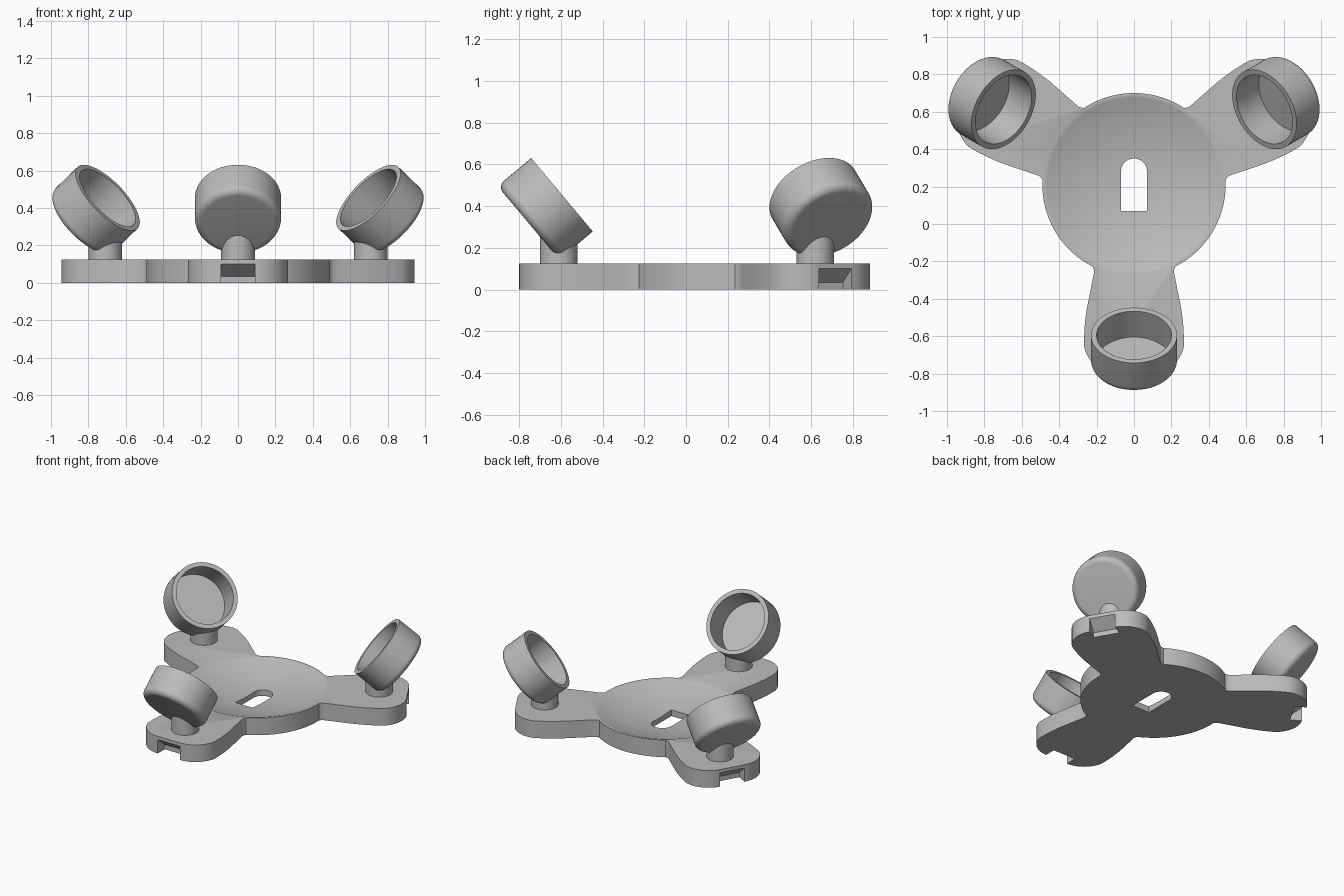
import bpy, bmesh
from math import sin, cos, radians, hypot, pi
from mathutils import Matrix, Vector

cube = bpy.data.objects.get("Cube")
if cube:
    bpy.data.objects.remove(cube, do_unlink=True)

CENTER = Matrix.Translation((0, 0.21, 0))
THICK = 0.125
ARMS = {"front": -90, "left": 30, "right": 150}

grey = bpy.data.materials.new("plain grey")
grey.use_nodes = True
grey.diffuse_color = (0.5, 0.5, 0.5, 1)
grey.node_tree.nodes["Principled BSDF"].inputs["Base Color"].default_value = (0.5, 0.5, 0.5, 1)


def finish(name, bm, matrix):
    bmesh.ops.recalc_face_normals(bm, faces=bm.faces)
    mesh = bpy.data.meshes.new(name)
    bm.to_mesh(mesh)
    bm.free()
    mesh.transform(matrix)
    mesh.materials.append(grey)
    ob = bpy.data.objects.new(name, mesh)
    bpy.context.collection.objects.link(ob)
    return ob


def prism(name, outline, offset, matrix=Matrix()):
    """Extrude a closed outline of 3D points by an offset."""
    bm = bmesh.new()
    face = bm.faces.new([bm.verts.new(p) for p in outline])
    ext = bmesh.ops.extrude_face_region(bm, geom=[face], use_keep_orig=True)
    verts = [g for g in ext["geom"] if isinstance(g, bmesh.types.BMVert)]
    bmesh.ops.translate(bm, verts=verts, vec=Vector(offset))
    return finish(name, bm, matrix)


def lathe(name, profile, matrix=Matrix(), steps=64):
    """Revolve (radius, height) points around z."""
    bm = bmesh.new()
    verts = [bm.verts.new((r, 0, z)) for r, z in profile]
    edges = [bm.edges.new(pair) for pair in zip(verts, verts[1:])]
    bmesh.ops.spin(bm, geom=verts + edges, axis=(0, 0, 1), cent=(0, 0, 0),
                   angle=2 * pi, steps=steps, use_merge=False)
    bmesh.ops.remove_doubles(bm, verts=bm.verts, dist=1e-5)
    return finish(name, bm, matrix)


def activate(ob):
    bpy.ops.object.select_all(action='DESELECT')
    ob.select_set(True)
    bpy.context.view_layer.objects.active = ob


def cut(ob, cutter):
    mod = ob.modifiers.new("cut", 'BOOLEAN')
    mod.operation = 'DIFFERENCE'
    mod.solver = 'EXACT'
    mod.object = cutter
    activate(ob)
    bpy.ops.object.modifier_apply(modifier=mod.name)
    bpy.data.objects.remove(cutter, do_unlink=True)


def smooth(ob):
    activate(ob)
    bpy.ops.object.shade_smooth_by_angle(angle=radians(30))


# Base plate: three rounded arms joined by arcs of a disc
side = [(0.45, 0.216), (0.465, 0.213), (0.51, 0.222), (0.56, 0.232), (0.61, 0.242),
        (0.66, 0.252), (0.71, 0.259), (0.76, 0.264), (0.82, 0.267)]
for i in range(13):
    a = radians(78 - 6.5 * i)
    side.append((0.83 + 0.18 * cos(a), 0.09 + 0.18 * sin(a)))
arm = [(d, -w) for d, w in side] + [(d, w) for d, w in reversed(side)]
outline = []
for k in range(3):
    turn = Matrix.Rotation(radians(30 + 120 * k), 3, 'Z')
    outline += [turn @ Vector((d, w, 0)) for d, w in arm]
    for i in range(23):
        a = radians(27 + 3 * i)
        outline.append(turn @ Vector((0.49 * cos(a), 0.49 * sin(a), 0)))
base = prism("base_plate", outline, (0, 0, THICK), CENTER)

# Shallow round dish in the middle
RIM, DEPTH = 0.475, 0.088
ball = (RIM ** 2 + DEPTH ** 2) / (2 * DEPTH)
dish = []
for i in range(18):
    r = RIM * 1.04 * i / 17
    dish.append((r, THICK - DEPTH + ball - (ball ** 2 - r ** 2) ** 0.5))
dish += [(dish[-1][0], 0.4), (0, 0.4)]
cut(base, lathe("dish_cutter", dish, CENTER, 72))

# Keyhole slot, square at the front and round at the back
slot = [(-0.07, -0.14, -0.1), (0.07, -0.14, -0.1)]
slot += [(0.07 * cos(pi * i / 16), 0.07 + 0.07 * sin(pi * i / 16), -0.1) for i in range(17)]
cut(base, prism("slot_cutter", slot, (0, 0, 0.4), CENTER))

# Cup profile: flat rim, straight wall, rounded bottom corner
cup_profile = [(0, -0.18), (0.2, -0.18), (0.2, 0), (0.23, 0)]
for i in range(9):
    a = radians(11.25 * i)
    cup_profile.append((0.19 + 0.04 * cos(a), -0.17 - 0.04 * sin(a)))
cup_profile.append((0, -0.21))

for name, angle in ARMS.items():
    place = CENTER @ Matrix.Rotation(radians(angle), 4, 'Z')

    # Notch with a sloping roof under the arm tip
    wedge = [(0.93, -0.09, -0.05), (1.1, -0.09, -0.05), (1.1, -0.09, 0.1),
             (1.01, -0.09, 0.1), (0.93, -0.09, 0.035)]
    cut(base, prism("notch_cutter", wedge, (0, 0.18, 0), place))

    # Cup tilted towards the centre
    tilt = place @ Matrix.Translation((0.805, 0, 0.455)) @ Matrix.Rotation(radians(-50), 4, 'Y')
    smooth(lathe(name + "_cup", cup_profile, tilt))

    # Upright stem, trimmed where it would enter the cup
    stem = lathe(name + "_stem", [(0, THICK - 0.02), (0.09, THICK - 0.02), (0.09, 0.27), (0, 0.27)],
                 place @ Matrix.Translation((0.82, 0, 0)), 40)
    cut(stem, lathe("stem_cutter", [(0, -0.19), (0.21, -0.19), (0.21, 0.1), (0, 0.1)], tilt))
    smooth(stem)

smooth(base)
